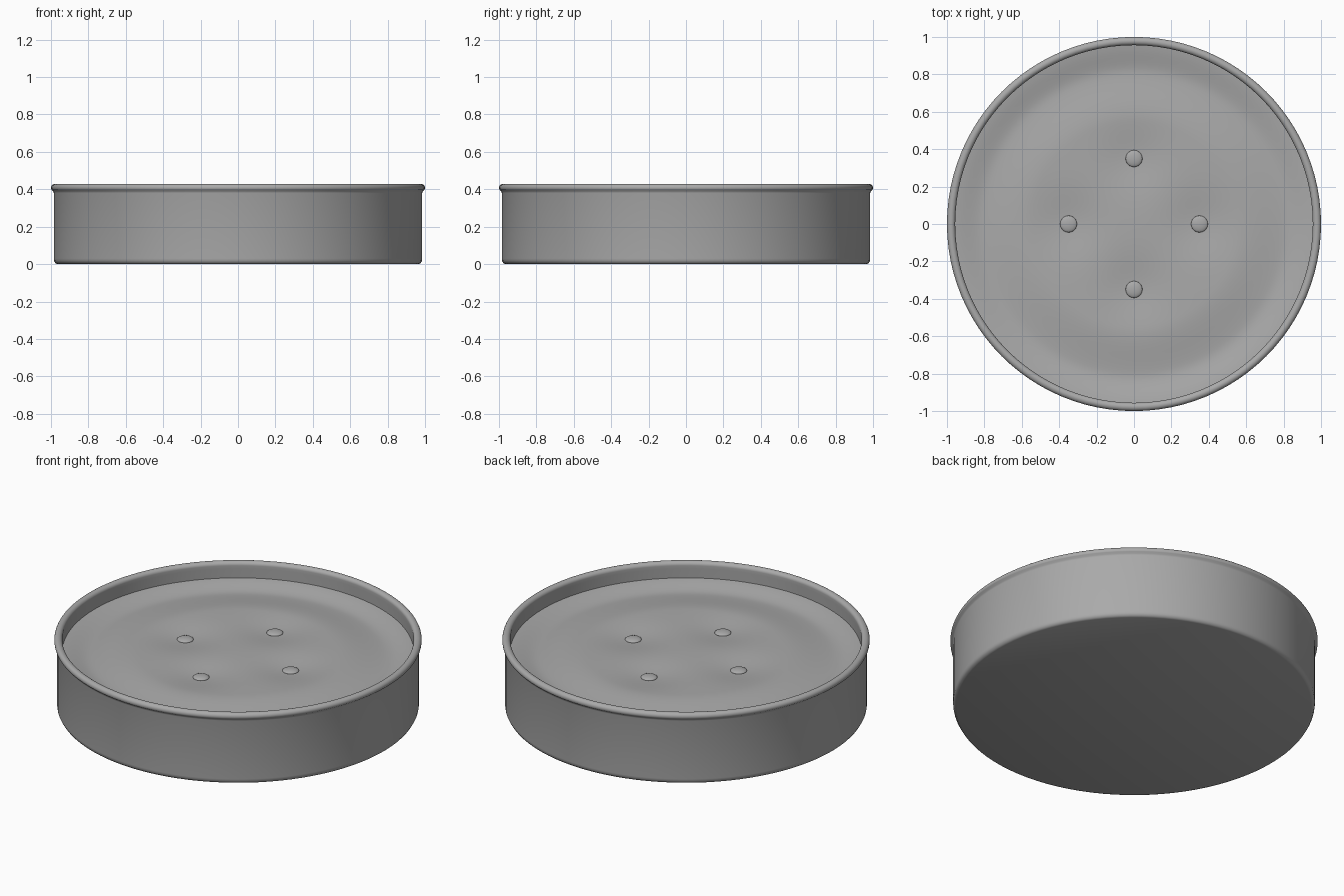
import bpy, bmesh, math
from math import cos, sin, pi, exp

if "Cube" in bpy.data.objects:
    bpy.data.objects.remove(bpy.data.objects["Cube"])

SEG = 96
BUTTONS = [(0.35 * cos(k * pi / 2), 0.35 * sin(k * pi / 2)) for k in range(4)]

# Dark grey fabric
fabric = bpy.data.materials.new("grey_fabric")
fabric.diffuse_color = (0.4, 0.4, 0.4, 1)
fabric.use_nodes = True
fabric.node_tree.nodes["Principled BSDF"].inputs["Base Color"].default_value = fabric.diffuse_color


def make_object(name, bm, angle=50):
    bmesh.ops.recalc_face_normals(bm, faces=bm.faces)
    me = bpy.data.meshes.new(name)
    bm.to_mesh(me)
    bm.free()
    me.materials.append(fabric)
    ob = bpy.data.objects.new(name, me)
    bpy.context.collection.objects.link(ob)
    bpy.ops.object.select_all(action='DESELECT')
    ob.select_set(True)
    bpy.context.view_layer.objects.active = ob
    bpy.ops.object.shade_smooth_by_angle(angle=math.radians(angle))
    return ob


def lathe(name, profile, height=None):
    """Revolve (r, z) points about z; r = 0 becomes a pole."""
    bm = bmesh.new()
    rings = []
    for r, z in profile:
        n = 1 if r == 0 else SEG
        ring = []
        for i in range(n):
            x, y = r * cos(2 * pi * i / SEG), r * sin(2 * pi * i / SEG)
            ring.append(bm.verts.new((x, y, z + (height(x, y) if height else 0))))
        rings.append(ring)
    for a, b in zip(rings, rings[1:]):
        for i in range(SEG):
            j = (i + 1) % SEG
            quad = [a[i % len(a)], a[j % len(a)], b[j % len(b)], b[i % len(b)]]
            bm.faces.new(list(dict.fromkeys(quad)))
    return make_object(name, bm)


# Tub: flat base, bottom bevel, straight wall, rolled rim, inner wall and floor
bead = [(0.978 + 0.022 * cos(a * pi / 180), 0.408 + 0.021 * sin(a * pi / 180))
        for a in range(-30, 181, 15)]
lathe("tub", [(0, 0), (0.965, 0), (0.977, 0.005), (0.984, 0.018), (0.985, 0.03),
              (0.985, 0.38), (0.988, 0.39)] + bead
      + [(0.957, 0.39), (0.957, 0.05), (0, 0.05)])


# Cushion: raised edge, shallow valley, soft dome pulled down at the buttons
def smooth(a, b, t):
    t = min(max((t - a) / (b - a), 0), 1)
    return t * t * (3 - 2 * t)


def cushion_height(x, y):
    r = math.hypot(x, y)
    z = 0.308 + 0.027 * smooth(0.8, 0.98, r) + 0.027 * (1 - smooth(0.55, 0.84, r))
    for bx, by in BUTTONS:
        z -= 0.02 * exp(-((x - bx) ** 2 + (y - by) ** 2) / 0.03)
    return z


lathe("cushion", [(0.957 * i / 48, 0) for i in range(49)], cushion_height)

# Four flattened buttons sitting in the dimples
for k, (x, y) in enumerate(BUTTONS):
    bpy.ops.mesh.primitive_uv_sphere_add(segments=24, ring_count=12, radius=0.045,
                                         location=(x, y, cushion_height(x, y) + 0.002))
    ob = bpy.context.object
    ob.name = f"button_{k + 1}"
    ob.scale.z = 0.3
    ob.data.materials.append(fabric)
    bpy.ops.object.shade_smooth()
